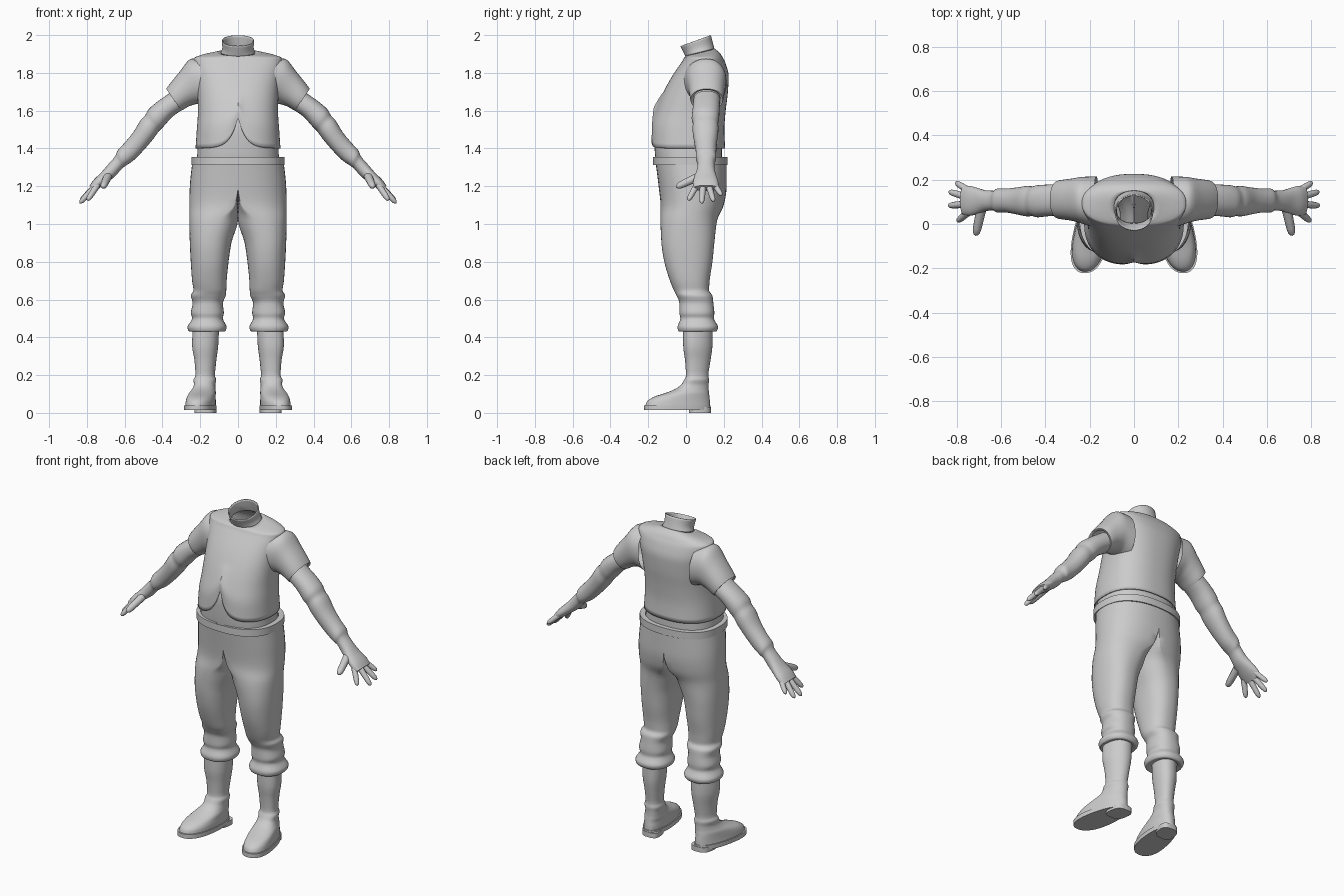
import bpy, bmesh, math
from mathutils import Vector

if "Cube" in bpy.data.objects:
    bpy.data.objects.remove(bpy.data.objects["Cube"])


def smooth(rows, k=4):
    """Monotone curve through the rows, k steps per span."""
    n, cols = len(rows), range(len(rows[0]))

    def tangent(i, c):
        a = rows[i][c] - rows[i - 1][c] if i > 0 else None
        b = rows[i + 1][c] - rows[i][c] if i < n - 1 else None
        if a is None or b is None:
            return b if a is None else a
        return 2 * a * b / (a + b) if a * b > 1e-12 else 0.0

    out = []
    for i in range(n - 1):
        for s in range(k):
            u = s / k
            out.append([(2*u**3 - 3*u*u + 1) * rows[i][c] + (u**3 - 2*u*u + u) * tangent(i, c)
                        + (3*u*u - 2*u**3) * rows[i + 1][c] + (u**3 - u*u) * tangent(i + 1, c)
                        for c in cols])
    return out + [list(rows[-1])]


def power(v, e):
    return math.copysign(abs(v) ** (2 / e), v) if abs(v) > 1e-9 else 0.0


def level_ring(row, e=2.3, seg=48, skew=0, taper=0):
    """Level section: z, inner x, middle x, outer x, front y, back y, tilt."""
    z, xi, xa, xo, yf, yb, tilt = (list(row) + [0])[:7]
    cy, ry, pts = (yf + yb) / 2, (yb - yf) / 2, []
    for i in range(seg):
        a = 2 * math.pi * i / seg - math.pi / 2
        c, s = power(math.cos(a), e), power(math.sin(a), e)
        y = cy + ry * s
        x = xa + (xo - xa if c > 0 else xa - xi) * c * (1 - taper * s) + skew * (.06 - y)
        pts.append(Vector((x, y, z + tilt * (y - cy))))
    return pts


def arm_ring(row, seg=28):
    """Slanted section: top x z, bottom x z, front y, back y."""
    xt, zt, xb, zb, yf, yb = row
    mid = Vector(((xt + xb) / 2, (yf + yb) / 2, (zt + zb) / 2))
    up = Vector(((xt - xb) / 2, 0, (zt - zb) / 2))
    side = Vector((0, (yb - yf) / 2, 0))
    return [mid + up * power(math.cos(a), 2.2) + side * power(math.sin(a), 2.2)
            for a in (2 * math.pi * i / seg for i in range(seg))]


def loft(name, rings, caps=(False, False), mirror=False, thick=0, closed=False, drop=None, angle=40):
    bm = bmesh.new()
    vs = [[bm.verts.new(p) for p in r] for r in rings]
    n = len(vs[0])
    pairs = list(zip(vs, vs[1:])) + ([(vs[-1], vs[0])] if closed else [])
    for a, b in pairs:
        for i in range(n):
            bm.faces.new((a[i], a[(i + 1) % n], b[(i + 1) % n], b[i]))
    for cap, ring in zip(caps, (vs[0], vs[-1])):
        if cap:
            bm.faces.new(ring)
    if drop:
        bmesh.ops.delete(bm, geom=[f for f in bm.faces if drop(f)], context='FACES')
    bmesh.ops.recalc_face_normals(bm, faces=bm.faces[:])
    me = bpy.data.meshes.new(name)
    bm.to_mesh(me)
    bm.free()
    ob = bpy.data.objects.new(name, me)
    bpy.context.collection.objects.link(ob)
    bpy.ops.object.select_all(action='DESELECT')
    ob.select_set(True)
    bpy.context.view_layer.objects.active = ob
    bpy.ops.object.shade_smooth_by_angle(angle=math.radians(angle))
    if thick:
        m = ob.modifiers.new("thickness", 'SOLIDIFY')
        m.thickness, m.offset = thick, -1
    if mirror:
        ob.modifiers.new("mirror", 'MIRROR')
    return ob


def trunk(rows, seg=96, k=4, e=2.4):
    """Symmetric sections: z, half width, front y, back y, tilt."""
    rows = [(z, -w, 0, w, f, b, t) for z, w, f, b, t in rows]
    return [level_ring(r, e, seg) for r in (smooth(rows, k) if k > 1 else rows)]


# shirt, with the notch cut up the front of the hem
shirt = trunk([(1.40, .225, -.19, .207, 0), (1.5, .218, -.185, .203, 0), (1.6, .212, -.157, .21, 0),
               (1.7, .215, -.118, .222, 0), (1.78, .222, -.075, .226, 0), (1.84, .232, -.035, .213, 0),
               (1.875, .235, -.012, .198, 0), (1.895, .19, -.005, .18, .1), (1.91, .09, 0, .15, .25)])
for ring in shirt:
    for p in ring:
        if p.y < 0 and p.z < 1.7:
            dz = .16 * math.exp(-abs(p.x) / .04) * (1.7 - p.z) / .3
            p.z += dz
            p.y += .12 * dz
loft("shirt", shirt, thick=.007)

# collar
loft("collar", trunk([(1.905, .092, -.002, .152, .25), (1.935, .083, -.015, .142, .3),
                      (1.97, .086, -.03, .132, .36)], 48, e=2.1), thick=.006)

# undershirt showing at the waist and in the notch
loft("undershirt", trunk([(1.30, .22, -.155, .19, 0), (1.38, .215, -.165, .19, 0),
                          (1.5, .205, -.17, .19, 0), (1.62, .19, -.135, .19, 0)]))

# belt, open at the front centre
loft("belt", trunk([(1.312, .225, -.155, .205, 0), (1.312, .246, -.175, .221, 0),
                    (1.355, .246, -.175, .221, 0), (1.355, .215, -.155, .195, 0)], k=1), closed=True,
     drop=lambda f: f.calc_center_median().y < 0 and abs(f.calc_center_median().x) < .012)

# trousers
legs = [(1.32, 0, 0, .243, -.16, .215), (1.2, 0, 0, .255, -.145, .215), (1.1, 0, .02, .258, -.135, .2),
        (1.02, 0, .10, .258, -.135, .165), (.9, .035, .145, .255, -.13, .15), (.8, .05, .15, .25, -.115, .14),
        (.7, .06, .152, .243, -.085, .125), (.65, .062, .15, .236, -.065, .122),
        (.62, .065, .155, .249, -.05, .14), (.58, .08, .16, .24, -.035, .145),
        (.53, .075, .165, .25, -.035, .15), (.5, .08, .165, .243, -.03, .148),
        (.455, .06, .165, .268, -.045, .17), (.43, .072, .165, .257, -.037, .158),
        (.437, .105, .168, .23, -.015, .135)]
loft("trousers", [level_ring(r) for r in smooth(legs)], mirror=True,
     drop=lambda f: all(abs(v.co.x) < 1e-4 for v in f.verts))

# boots
boot = [(.46, .1, .17, .235, -.015, .14), (.36, .105, .17, .24, -.015, .14), (.28, .115, .17, .228, -.005, .13),
        (.2, .122, .172, .222, 0, .118), (.175, .115, .172, .232, -.01, .122), (.15, .118, .172, .228, -.025, .12),
        (.125, .115, .173, .235, -.06, .12), (.105, .11, .175, .245, -.11, .122),
        (.085, .108, .178, .25, -.17, .124), (.06, .105, .178, .253, -.207, .127),
        (.035, .105, .18, .255, -.216, .128)]
loft("boots", [level_ring(r, 2.2, 48, .15, .12) for r in smooth(boot, 3)], (False, True), True)
sole = [(z, .1, .18, .26, -.222, .131) for z in (.04, .014)]
loft("soles", [level_ring(r, 2.3, 48, .15, .12) for r in sole], (True, True), True)
heel = [(z, .118, .174, .23, .015, .133) for z in (.03, 0)]
loft("heels", [level_ring(r, 3, 32, .15) for r in heel], (True, True), True)

# sleeves
sleeve = [(.18, 1.875, .16, 1.62, -.02, .215), (.245, 1.875, .212, 1.635, 0, .213),
          (.31, 1.805, .255, 1.625, .015, .205), (.38, 1.715, .30, 1.6, .025, .195),
          (.365, 1.71, .305, 1.615, .04, .18)]
loft("sleeves", [arm_ring(r, 40) for r in smooth(sleeve)], mirror=True)

# arms and palms
arm = [(.345, 1.705, .285, 1.61, .04, .18), (.43, 1.645, .345, 1.57, .035, .178),
       (.475, 1.605, .395, 1.515, .03, .175), (.492, 1.575, .42, 1.49, .037, .17),
       (.515, 1.55, .445, 1.455, .034, .172), (.555, 1.485, .5, 1.39, .043, .165),
       (.605, 1.425, .555, 1.335, .052, .16), (.638, 1.388, .592, 1.31, .052, .16),
       (.65, 1.36, .615, 1.293, .062, .15), (.688, 1.315, .648, 1.255, .058, .152),
       (.725, 1.272, .69, 1.222, .044, .163), (.762, 1.236, .725, 1.196, .037, .172),
       (.785, 1.205, .755, 1.175, .042, .17)]
loft("arms", [arm_ring(r) for r in smooth(arm, 3)], (False, True), True)


def finger(name, a, b, r):
    a, b = Vector(a), Vector(b)
    d = (b - a).normalized()
    u = d.cross(Vector((0, 1, 0))).normalized()
    v = d.cross(u)
    steps = [(0, 1.1), (.35, 1), (.7, .93), (.88, .78), (.96, .5), (1, .12)]
    loft(name, [[a.lerp(b, t) + (u * math.cos(q) + v * math.sin(q)) * r * w
                 for q in (math.pi * j / 6 for j in range(12))] for t, w in steps],
         (True, True), True, angle=60)


# fingers and thumbs
finger("thumbs", (.69, .065, 1.25), (.715, -.052, 1.195), .021)
finger("index_fingers", (.745, .056, 1.205), (.797, .012, 1.125), .016)
finger("middle_fingers", (.755, .09, 1.2), (.838, .083, 1.11), .016)
finger("ring_fingers", (.755, .122, 1.2), (.835, .146, 1.12), .016)
finger("little_fingers", (.745, .15, 1.21), (.805, .188, 1.152), .015)
